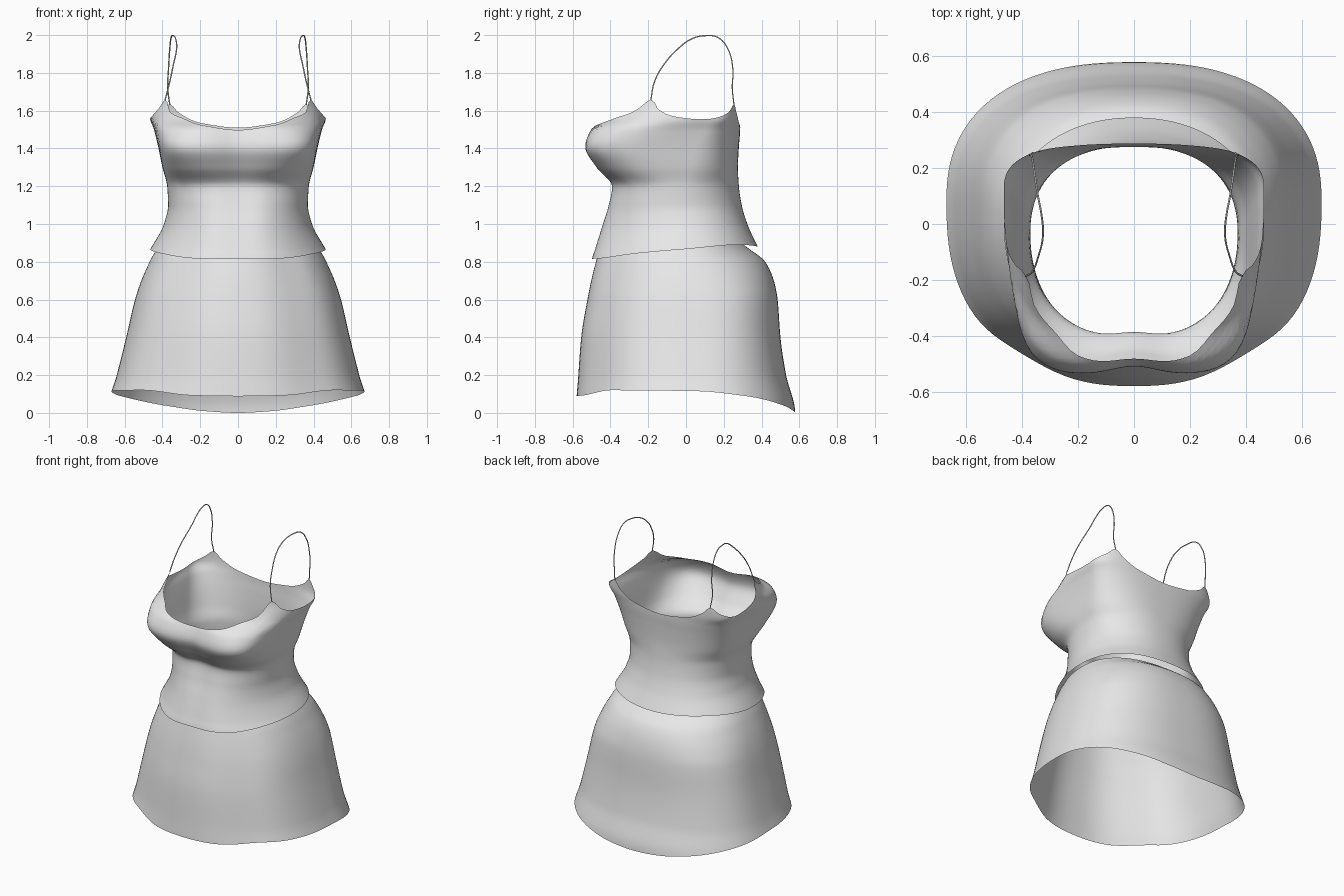
import bpy
import math
from math import sin, cos, radians

default = bpy.data.objects.get("Cube")
if default:
    bpy.data.objects.remove(default, do_unlink=True)

fabric = bpy.data.materials.new("light grey fabric")
fabric.use_nodes = True
fabric.diffuse_color = (0.8, 0.8, 0.8, 1)
fabric.node_tree.nodes["Principled BSDF"].inputs["Base Color"].default_value = (0.8, 0.8, 0.8, 1)


def smooth_lookup(table, column, value):
    """Monotone cubic interpolation of one table column against its first column."""
    keys = [row[0] for row in table]
    vals = [row[column] for row in table]
    value = min(max(value, keys[0]), keys[-1])
    count = len(keys)
    slopes = [(vals[i + 1] - vals[i]) / (keys[i + 1] - keys[i]) for i in range(count - 1)]

    def tangent(i):
        if i == 0 or i == count - 1:
            return 0
        before, after = slopes[i - 1], slopes[i]
        return 2 * before * after / (before + after) if before * after > 0 else 0

    i = max(k for k in range(count - 1) if keys[k] <= value)
    step = keys[i + 1] - keys[i]
    u = (value - keys[i]) / step
    blend = u * u * (3 - 2 * u)
    return (vals[i] * (1 - blend) + vals[i + 1] * blend
            + step * tangent(i) * u * (1 - u) ** 2
            - step * tangent(i + 1) * u * u * (1 - u))


def surface_point(profile, groove, angle, z):
    """Point on a rounded-square section; the angle runs from the front round to the back."""
    width, front, back, centre, front_power, back_power = (
        smooth_lookup(profile, column, z) for column in range(1, 7))
    s, c = sin(radians(angle)), cos(radians(angle))
    power, reach = (front_power, front - centre) if c >= 0 else (back_power, back - centre)
    radius = (abs(s) ** power + abs(c) ** power) ** (-1 / power)
    groove_angle, groove_depth = groove
    crease = 1 - groove_depth * math.exp(-((angle - groove_angle) / 15) ** 2)
    return width * s * radius, centre + reach * abs(c) * radius * crease, z


def build_garment(name, profile, lower, upper, groove, rows, columns=120):
    """Loft an open tube of cloth between a lower and an upper edge curve."""
    verts, faces = [], []
    for row in range(rows + 1):
        for col in range(columns):
            turn = 360 * col / columns
            side = min(turn, 360 - turn)
            low, high = smooth_lookup(lower, 1, side), smooth_lookup(upper, 1, side)
            x, y, z = surface_point(profile, groove, side, low + (high - low) * row / rows)
            verts.append((x if turn <= 180 else -x, y, z))
    for row in range(rows):
        for col in range(columns):
            a, b = row * columns + col, row * columns + (col + 1) % columns
            faces.append((a, b, b + columns, a + columns))
    mesh = bpy.data.meshes.new(name)
    mesh.from_pydata(verts, [], faces)
    mesh.materials.append(fabric)
    mesh.shade_smooth()
    bpy.context.collection.objects.link(bpy.data.objects.new(name, mesh))


# Profiles: height, half width, front y, back y, centre y, front and back squareness
top_profile = [
    (0.8, 0.5, -0.525, 0.42, 0, 1.9, 2.2),
    (0.87, 0.462, -0.505, 0.385, 0, 1.9, 2.2),
    (1.0, 0.392, -0.46, 0.325, -0.02, 2, 2.2),
    (1.1, 0.37, -0.425, 0.295, -0.03, 2.2, 2.2),
    (1.2, 0.375, -0.405, 0.28, -0.02, 2.4, 2.2),
    (1.3, 0.4, -0.482, 0.275, 0.01, 3.5, 2.4),
    (1.41, 0.423, -0.538, 0.28, 0.05, 4.8, 2.5),
    (1.5, 0.445, -0.51, 0.287, 0.09, 3.9, 2.6),
    (1.56, 0.465, -0.435, 0.288, 0.12, 2.8, 2.8),
    (1.66, 0.44, -0.36, 0.285, 0.12, 2.7, 3.4)]
skirt_profile = [
    (0, 0.695, -0.583, 0.578, 0.06, 2.4, 2.4),
    (0.2, 0.642, -0.57, 0.53, 0.06, 2.35, 2.45),
    (0.4, 0.592, -0.555, 0.5, 0.06, 2.35, 2.5),
    (0.6, 0.545, -0.522, 0.485, 0.05, 2.3, 2.5),
    (0.7, 0.512, -0.502, 0.465, 0.03, 2.2, 2.4),
    (0.8, 0.468, -0.477, 0.42, 0, 2.1, 2.3),
    (0.92, 0.415, -0.445, 0.29, -0.02, 2, 2.2)]

# Edge curves: angle from the front, height
top_hem = [(0, 0.815), (25, 0.817), (60, 0.845), (90, 0.867), (135, 0.89), (180, 0.88)]
neckline = [(0, 1.498), (24, 1.525), (35, 1.56), (45, 1.59), (54, 1.66), (61, 1.605),
            (72, 1.568), (85, 1.555), (110, 1.568), (126, 1.595), (135, 1.635),
            (142, 1.59), (156, 1.535), (180, 1.51)]
skirt_hem = [(0, 0.088), (20, 0.092), (45, 0.12), (90, 0.115),
             (120, 0.088), (150, 0.035), (165, 0.01), (180, 0)]
skirt_waist = [(0, 0.83), (90, 0.878), (135, 0.893), (180, 0.887)]

# Soft folds: angle from the front, depth
chest_fold = (0, 0.05)
thigh_fold = (36, 0.05)
build_garment("camisole_top", top_profile, top_hem, neckline, chest_fold, 48)
build_garment("skirt", skirt_profile, skirt_hem, skirt_waist, thigh_fold, 36)

# Thin shoulder straps rising from the neckline peaks
strap_front = surface_point(top_profile, chest_fold, 54, 1.655)
strap_back = surface_point(top_profile, chest_fold, 135, 1.63)
strap_path = [strap_front, (0.362, -0.168, 1.75), (0.343, -0.12, 1.84), (0.325, -0.04, 1.93),
              (0.33, 0.03, 1.98), (0.343, 0.1, 1.997), (0.354, 0.17, 1.987),
              (0.361, 0.22, 1.93), (0.368, 0.248, 1.82), (0.372, 0.245, 1.72), strap_back]
for name, side in (("left_strap", 1), ("right_strap", -1)):
    curve = bpy.data.curves.new(name, "CURVE")
    curve.dimensions = "3D"
    curve.bevel_depth = 0.0035
    curve.bevel_resolution = 1
    curve.resolution_u = 6
    spline = curve.splines.new("BEZIER")
    spline.bezier_points.add(len(strap_path) - 1)
    for point, (x, y, z) in zip(spline.bezier_points, strap_path):
        point.co = (side * x, y, z)
        point.handle_left_type = point.handle_right_type = "AUTO"
    curve.materials.append(fabric)
    bpy.context.collection.objects.link(bpy.data.objects.new(name, curve))
